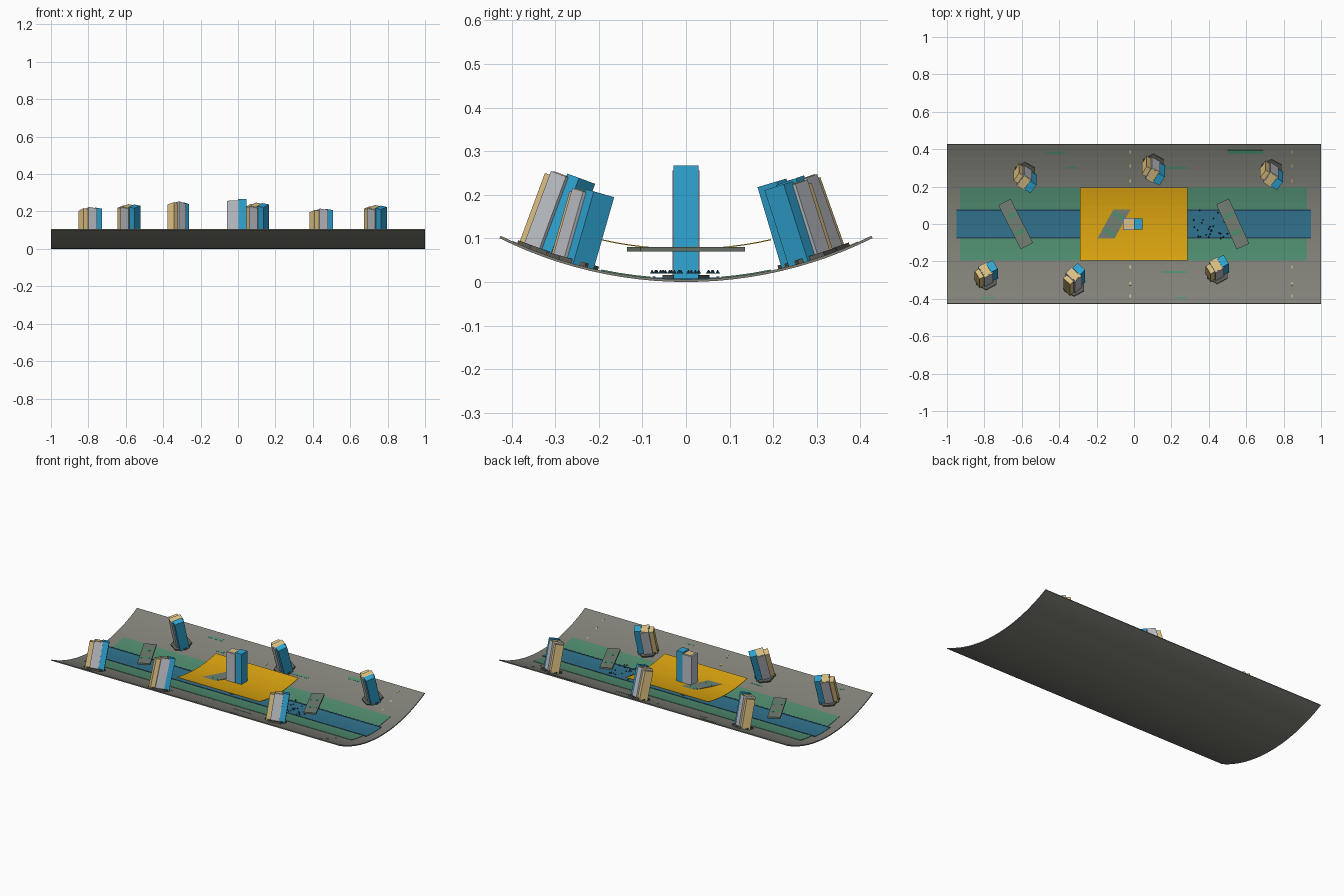
import bpy, bmesh, math, random
from mathutils import Matrix

if "Cube" in bpy.data.objects:
    bpy.data.objects.remove(bpy.data.objects["Cube"])

random.seed(4)
R, T, HALF = 0.96, 0.006, 0.428      # shell radius, thickness, half width
RI = R - T                           # inner (ground) radius


def mat(name, rgb):
    m = bpy.data.materials.new(name)
    m.diffuse_color = (*rgb, 1)
    m.use_nodes = True
    m.node_tree.nodes["Principled BSDF"].inputs["Base Color"].default_value = m.diffuse_color
    return m


GROUND = mat("ground_grey", (0.22, 0.22, 0.19))
DARK = mat("dark_grey", (0.10, 0.10, 0.09))
WATER = mat("water_blue", (0.03, 0.17, 0.27))
GREEN = mat("park_green", (0.08, 0.27, 0.16))
YELLOW = mat("canopy_yellow", (0.72, 0.38, 0.005))
BRIDGE = mat("bridge_grey_green", (0.17, 0.21, 0.17))
BLUE = mat("tower_blue", (0.03, 0.38, 0.66))
PALE = mat("tower_pale_grey", (0.52, 0.54, 0.58))
TAN = mat("tower_tan", (0.72, 0.53, 0.22))
NAVY = mat("navy", (0.02, 0.06, 0.11))


def finish(name, bm, *mats):
    bmesh.ops.recalc_face_normals(bm, faces=bm.faces)
    me = bpy.data.meshes.new(name)
    bm.to_mesh(me)
    bm.free()
    for m in mats:
        me.materials.append(m)
    ob = bpy.data.objects.new(name, me)
    bpy.context.collection.objects.link(ob)
    return ob


def arc_slab(name, x0, x1, y0, y1, r_in, r_out, m, zc=R, seg=None):
    """Curved slab concentric with the valley, from y0 to y1."""
    bm = bmesh.new()
    a0, a1 = math.asin(y0 / r_out), math.asin(y1 / r_out)
    n = seg or max(1, round(abs(y1 - y0) / 0.036))
    ang = [a0 + (a1 - a0) * i / n for i in range(n + 1)]
    prof = [(r_out, a) for a in ang] + [(r_in, a) for a in reversed(ang)]
    rows = [[bm.verts.new((x, r * math.sin(a), zc - r * math.cos(a)))
             for r, a in prof] for x in (x0, x1)]
    k = len(prof)
    for i in range(k):
        j = (i + 1) % k
        bm.faces.new((rows[0][i], rows[0][j], rows[1][j], rows[1][i]))
    for row in rows:                 # end caps, quad by quad
        for i in range(n):
            bm.faces.new((row[i], row[i + 1], row[k - 2 - i], row[k - 1 - i]))
    return finish(name, bm, m)


def plate(name, x0, x1, y0, y1, h, m):
    return arc_slab(name, x0, x1, y0, y1, RI - h, RI + 0.001, m)


def box(name, mtx, x0, x1, y0, y1, z0, z1, m):
    bm = bmesh.new()
    bmesh.ops.create_cube(bm, size=1, matrix=mtx @ Matrix.Translation(
        ((x0 + x1) / 2, (y0 + y1) / 2, (z0 + z1) / 2))
        @ Matrix.Diagonal((x1 - x0, y1 - y0, z1 - z0, 1)))
    return finish(name, bm, m)


def on_ground(x, y):
    """Frame standing on the valley floor, z pointing to the curve centre."""
    a = math.asin(y / RI)
    return (Matrix.Translation((x, y, R - RI * math.cos(a)))
            @ Matrix.Rotation(a, 4, 'X'))


def hex_base(name, mtx, r):
    bm = bmesh.new()
    bmesh.ops.create_cone(bm, cap_ends=True, segments=6, radius1=r, radius2=r,
                          depth=0.014, matrix=mtx @ Matrix.Translation((0, 0, 0.003)))
    return finish(name, bm, DARK)


# valley floor, river with dark banks, parks
arc_slab("valley_floor", -1, 1, -HALF, HALF, RI, R, GROUND, seg=24)
plate("river", -0.95, 0.945, -0.07, 0.07, 0.002, WATER)
for s in (-1, 1):
    side = "back" if s > 0 else "front"
    plate(f"river_bank_{side}", -0.95, 0.945, s * 0.07, s * 0.077, 0.0035, NAVY)
    plate(f"park_{side}", -0.93, 0.925, s * 0.079, s * 0.195, 0.0025, GREEN)

# small fields and path markers on the slopes
fields = [(0.5, 0.69, 0.375, 0.395), (-0.47, -0.37, 0.375, 0.388), (0.15, 0.28, 0.295, 0.308),
          (-0.36, -0.31, 0.298, 0.308), (0.15, 0.28, -0.262, -0.252), (-0.36, -0.27, -0.262, -0.252),
          (-0.82, -0.74, -0.398, -0.39), (0.22, 0.28, -0.398, -0.39)]
for i, f in enumerate(fields):
    plate(f"field_{i}", *f, 0.0012, GREEN)
for x in (-0.02, 0.845):
    for y in (-0.385, -0.32, -0.23, 0.23, 0.31, 0.385):
        plate("path_marker", x - 0.003, x + 0.003, y - 0.008, y + 0.008, 0.0015, TAN)

# raised bridges over the river
for i, (x, deg, w) in enumerate([(-0.633, 27, 0.074), (0.528, 24.5, 0.074), (-0.107, -29, 0.081)]):
    m = Matrix.Translation((x, 0, 0)) @ Matrix.Rotation(math.radians(deg), 4, 'Z')
    box(f"bridge_{i}", m, -w / 2, w / 2, -0.132, 0.132, 0.070, 0.080, BRIDGE)
    for s in (-1, 1):
        box(f"bridge_lawn_{i}", m, -w * 0.35, w * 0.35, s * 0.05 - 0.012, s * 0.05 + 0.012,
            0.079, 0.0806, GREEN)

# yellow canopy sheet
arc_slab("canopy", -0.29, 0.285, -0.195, 0.195, R - 0.0765, R - 0.074, YELLOW, seg=12)

# leaning towers on the slopes: (x, y, height, yaw)
towers = [(-0.79, -0.295, 0.165, 30), (-0.32, -0.33, 0.185, 45), (0.445, -0.262, 0.166, 30),
          (-0.583, 0.272, 0.188, -35), (0.103, 0.318, 0.182, -30), (0.735, 0.288, 0.178, -35)]
for i, (x, y, h, yaw) in enumerate(towers):
    f = on_ground(x, y)
    hex_base(f"tower_base_{i}", f, 0.062)
    f = f @ Matrix.Rotation(math.radians(yaw), 4, 'Z')
    box(f"tower_tan_wing_{i}", f, -0.056, -0.026, -0.026, 0.026, 0, h * 0.95, TAN)
    box(f"tower_core_{i}", f, -0.03, 0.022, -0.036, 0.036, 0, h, PALE)
    box(f"tower_roof_{i}", f, -0.026, 0.018, -0.032, 0.032, h, h + 0.002, TAN)
    box(f"tower_blue_wing_{i}", f, 0.015, 0.055, -0.028, 0.028, 0, h * 1.04, BLUE)

# central tower
c = on_ground(0, 0)
hex_base("central_base", c @ Matrix.Translation((-0.01, 0, 0)), 0.054)
box("central_core", c, -0.06, 0.002, -0.031, 0.031, 0, 0.250, PALE)
box("central_roof", c, -0.05, 0.0, -0.025, 0.025, 0.250, 0.252, TAN)
box("central_blue_wing", c, 0.0, 0.045, -0.029, 0.029, 0, 0.261, BLUE)

# flock of tiny boats on the river
bm = bmesh.new()
for _ in range(28):
    p = (random.uniform(0.31, 0.5), random.uniform(-0.085, 0.085), 0.024)
    bmesh.ops.create_cone(bm, cap_ends=True, segments=4, radius1=0.005, radius2=0.0005,
                          depth=0.008, matrix=Matrix.Translation(p))
finish("boats", bm, NAVY)
